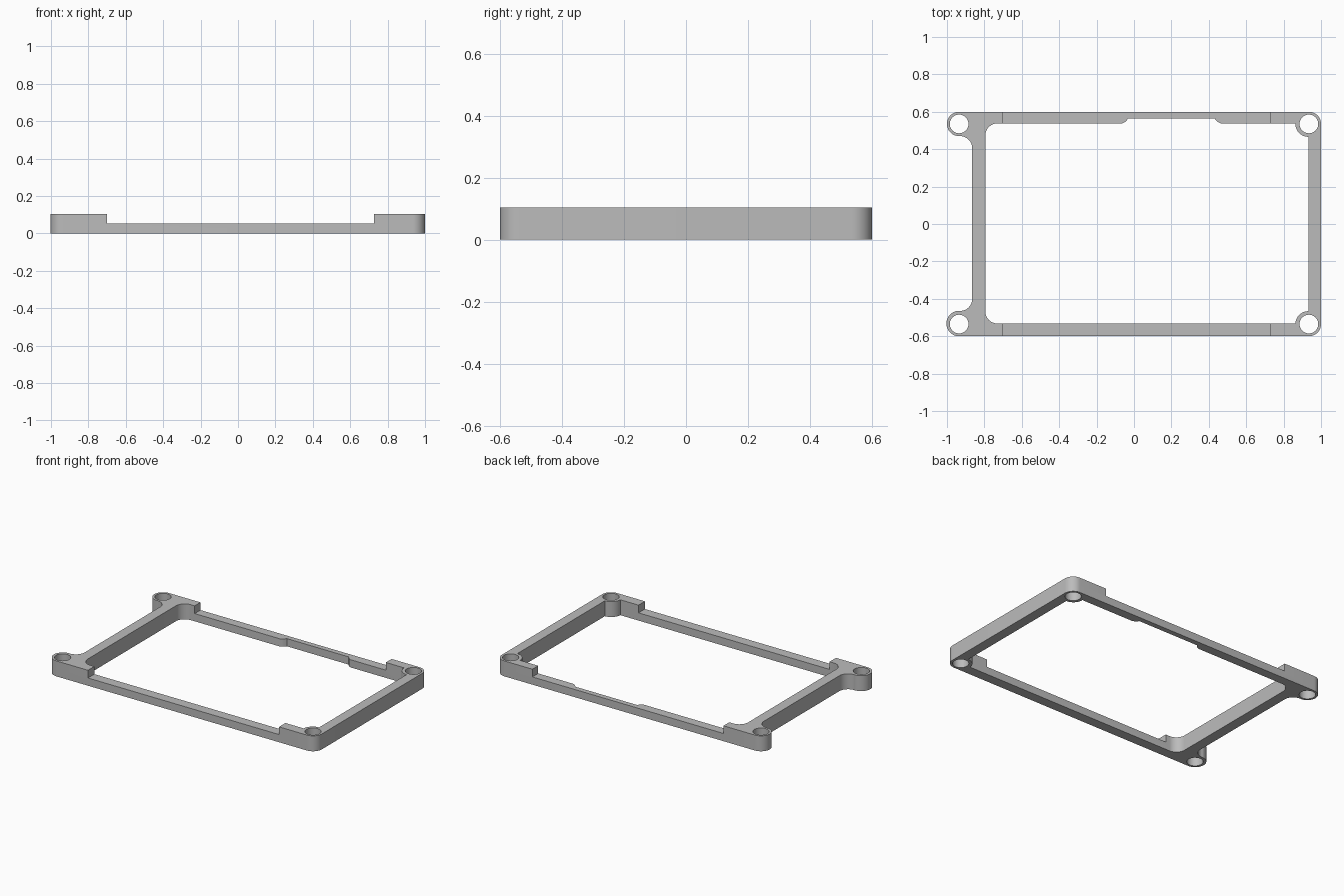
import bpy, bmesh, math

if "Cube" in bpy.data.objects:
    bpy.data.objects.remove(bpy.data.objects["Cube"])

LOW, HIGH = 0.052, 0.104           # heights of the slim rails and of the raised ends
CUT_L, CUT_R = -0.70, 0.727        # x range of the lowered rails
HX, HY, R = 0.935, 0.535, 0.065    # screw hole centres and corner radius

def arc(cx, cy, r, a0, a1, n=12):
    return [(cx + r * math.cos(math.radians(a0 + (a1 - a0) * i / n)),
             cy + r * math.sin(math.radians(a0 + (a1 - a0) * i / n))) for i in range(n + 1)]

# Outer outline with lugs around the left holes
outer = (arc(HX, -HY, R, -90, 0) + arc(HX, HY, R, 0, 90)
         + arc(-HX, HY, R, 90, 270, 24) + arc(-0.93, 0.405, R, 90, 0)
         + arc(-0.93, -0.40, R, 0, -90) + arc(-HX, -HY + 0.003, R + 0.003, 90, 270, 24))

# Opening, with lugs around the right holes and a shallow recess in the back rail
inner = (arc(-0.73, -0.467, R, 180, 270)
         + [(0.863, -0.532)] + arc(0.932, -HY, 0.069, 175, 90)
         + arc(0.932, HY, 0.069, 270, 185) + [(0.863, 0.538)]
         + [(0.465, 0.538), (0.445, 0.547), (0.43, 0.565),
            (-0.03, 0.565), (-0.045, 0.547), (-0.062, 0.538)]
         + arc(-0.73, 0.473, R, 90, 180))

holes = [arc(sx * HX, sy * HY, 0.05, 0, 360, 40)[:-1] for sx in (-1, 1) for sy in (-1, 1)]

bm = bmesh.new()
for loop in [outer, inner] + holes:
    pts = [p for i, p in enumerate(loop) if math.dist(p, loop[i - 1]) > 1e-4]
    vs = [bm.verts.new((x, y, 0)) for x, y in pts]
    for i, v in enumerate(vs):
        bm.edges.new((vs[i - 1], v))
bmesh.ops.triangle_fill(bm, use_beauty=True, edges=bm.edges[:], normal=(0, 0, 1))

# Split the plate where the rails step down
for x in (CUT_L, CUT_R):
    bmesh.ops.bisect_plane(bm, geom=bm.verts[:] + bm.edges[:] + bm.faces[:],
                           plane_co=(x, 0, 0), plane_no=(1, 0, 0), dist=1e-5)

def raise_faces(faces, dz):
    ret = bmesh.ops.extrude_face_region(bm, geom=faces)["geom"]
    bmesh.ops.translate(bm, vec=(0, 0, dz),
                        verts=[g for g in ret if isinstance(g, bmesh.types.BMVert)])
    return [g for g in ret if isinstance(g, bmesh.types.BMFace)]

# Whole frame first, then the raised ends
top = raise_faces(bm.faces[:], LOW)
ends = [f for f in top if not CUT_L < f.calc_center_median().x < CUT_R]
raise_faces(ends, HIGH - LOW)
bmesh.ops.recalc_face_normals(bm, faces=bm.faces[:])
bmesh.ops.dissolve_limit(bm, angle_limit=0.001, verts=bm.verts[:], edges=bm.edges[:])

mesh = bpy.data.meshes.new("spacer_frame")
bm.to_mesh(mesh)
bm.free()
frame = bpy.data.objects.new("spacer_frame", mesh)
bpy.context.collection.objects.link(frame)

grey = bpy.data.materials.new("plain grey")
grey.diffuse_color = (0.5, 0.5, 0.5, 1)
grey.use_nodes = True
grey.node_tree.nodes["Principled BSDF"].inputs["Base Color"].default_value = grey.diffuse_color
mesh.materials.append(grey)

bpy.context.view_layer.objects.active = frame
frame.select_set(True)
bpy.ops.object.shade_smooth_by_angle(angle=math.radians(30))
